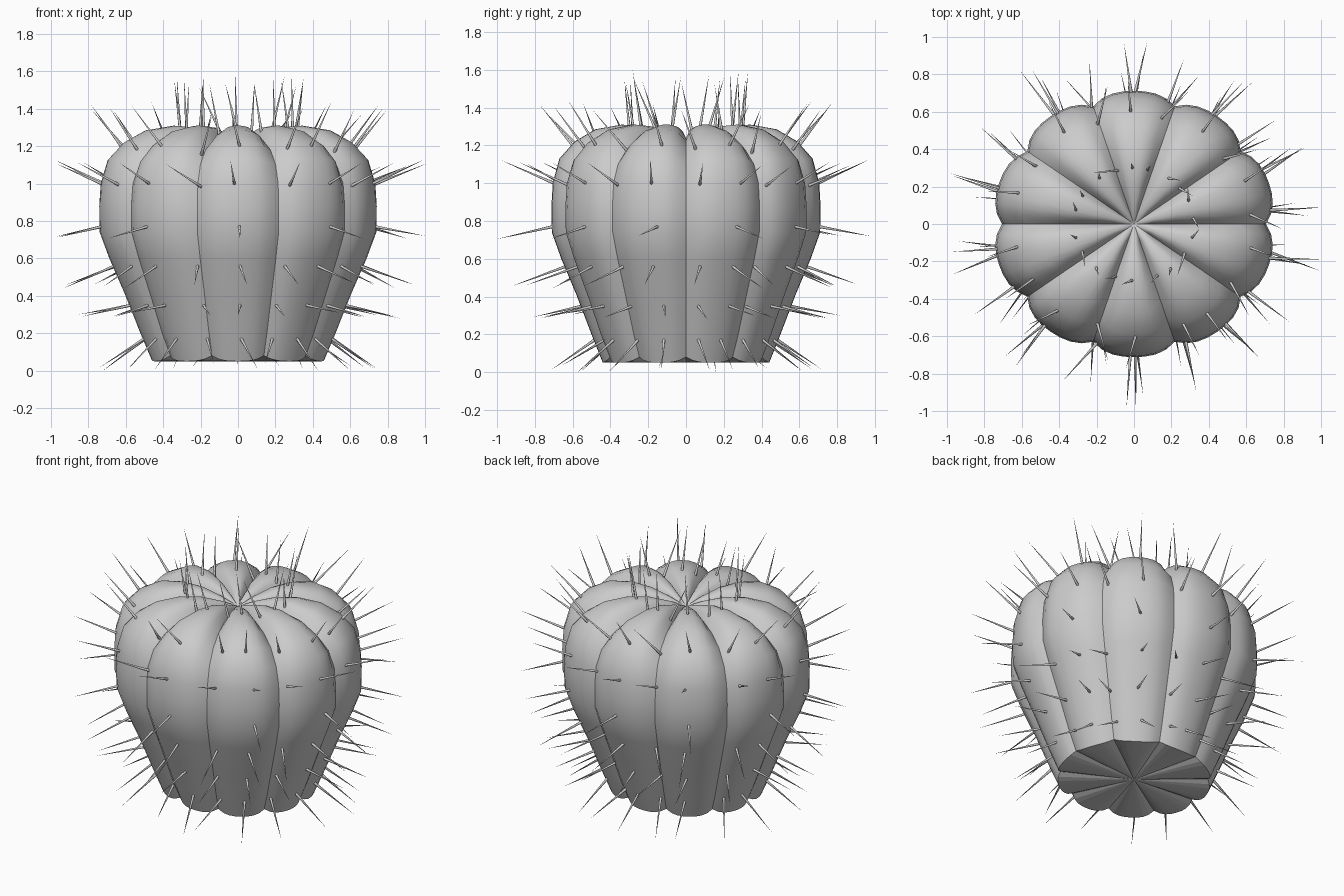
import bpy, bmesh, math, random
from mathutils import Vector

random.seed(11)
if "Cube" in bpy.data.objects:
    bpy.data.objects.remove(bpy.data.objects["Cube"], do_unlink=True)

RIBS, STEPS, X_STRETCH, FULLNESS = 10, 8, 1.065, 2.9

grey = bpy.data.materials.new("plain grey")
grey.diffuse_color = (0.6, 0.6, 0.6, 1)
grey.use_nodes = True
grey.node_tree.nodes["Principled BSDF"].inputs["Base Color"].default_value = (0.6, 0.6, 0.6, 1)


def finish(bm, name, angle):
    mesh = bpy.data.meshes.new(name)
    bmesh.ops.recalc_face_normals(bm, faces=bm.faces)
    bm.to_mesh(mesh)
    bm.free()
    mesh.materials.append(grey)
    ob = bpy.data.objects.new(name, mesh)
    bpy.context.collection.objects.link(ob)
    bpy.ops.object.select_all(action='DESELECT')
    ob.select_set(True)
    bpy.context.view_layer.objects.active = ob
    bpy.ops.object.shade_smooth_by_angle(angle=math.radians(angle))
    return ob


# Body: (radius, height) profiles along a rib crest and along a groove
crest = [(.44, .05), (.5, .2), (.58, .41), (.66, .6), (.71, .74), (.712, .88), (.705, 1.0),
         (.67, 1.13), (.59, 1.22), (.48, 1.285), (.34, 1.31), (.22, 1.3), (.1, 1.26)]
groove = [(.42, .08), (.47, .2), (.545, .41), (.615, .6), (.66, .74), (.662, .88), (.652, 1.0),
          (.612, 1.1), (.53, 1.18), (.42, 1.225), (.3, 1.24), (.19, 1.235), (.09, 1.225)]

bm = bmesh.new()
n = RIBS * STEPS
rings = []
for (rc, zc), (rg, zg) in zip(crest, groove):
    ring = []
    for i in range(n):
        u = 2 * (i % STEPS) / STEPS - 1
        f = 1 - abs(u) ** FULLNESS
        a = math.tau * i / n
        r, z = rg + (rc - rg) * f, zg + (zc - zg) * f
        ring.append(bm.verts.new((X_STRETCH * r * math.cos(a), r * math.sin(a), z)))
    rings.append(ring)
bottom = bm.verts.new((0, 0, .05))
top = bm.verts.new((0, 0, 1.215))
for i in range(n):
    j = (i + 1) % n
    for lo, hi in zip(rings, rings[1:]):
        bm.faces.new((lo[i], lo[j], hi[j], hi[i]))
    bm.faces.new((bottom, rings[0][j], rings[0][i]))
    bm.faces.new((top, rings[-1][i], rings[-1][j]))
body = finish(bm, "ribbed_body", 30)
for face in body.data.polygons:       # flat pleats underneath
    if face.center.z < .09:
        face.use_smooth = False

# Spines: column directions in degrees, and rows as (radius, height, outward, upward, column step)
columns = [-167, -150, -130, -108, -90, -67, -51, -33, -14, 6, 23, 39, 55, 76, 91, 107, 124, 149, 165]
rows = [(.485, .17, .78, -.55, 1), (.55, .35, 1, -.2, 1), (.635, .56, 1, -.4, 1),
        (.705, .77, 1, -.2, 2), (.7, 1.0, 1, .42, 1), (.6, 1.2, .65, .8, 1),
        (.3, 1.29, .1, 1, 1)]


def add_spine(bm, root, direction, length, radius=.009, sides=6):
    side = direction.orthogonal().normalized()
    other = direction.cross(side)
    base = [bm.verts.new(root - direction * .025 + radius * (side * math.cos(t) + other * math.sin(t)))
            for t in (math.tau * k / sides for k in range(sides))]
    tip = bm.verts.new(root + direction * length)
    bm.faces.new(base)
    for k in range(sides):
        bm.faces.new((base[k], base[(k + 1) % sides], tip))


bm = bmesh.new()
for r, z, o, up, step in rows:
    for degrees in columns[::step]:
        # Root each spine on the rib surface, leaning with the curve of the rib
        a = math.radians(degrees + random.uniform(-2, 2))
        u = 2 * ((a * RIBS / math.tau) % 1) - 1
        drop = .045 * abs(u) ** FULLNESS
        out = Vector((math.cos(a), math.sin(a), 0))
        across = Vector((-out.y, out.x, 0))
        root = out * (r - drop * o) + Vector((0, 0, z - drop * max(up, 0)))
        root.x *= X_STRETCH
        lean = u * .3 + random.uniform(-.25, .25)
        d = out * o + across * lean + Vector((0, 0, up + random.uniform(-.06, .06)))
        add_spine(bm, root, d.normalized(), random.uniform(.26, .31))
finish(bm, "spines", 60)
